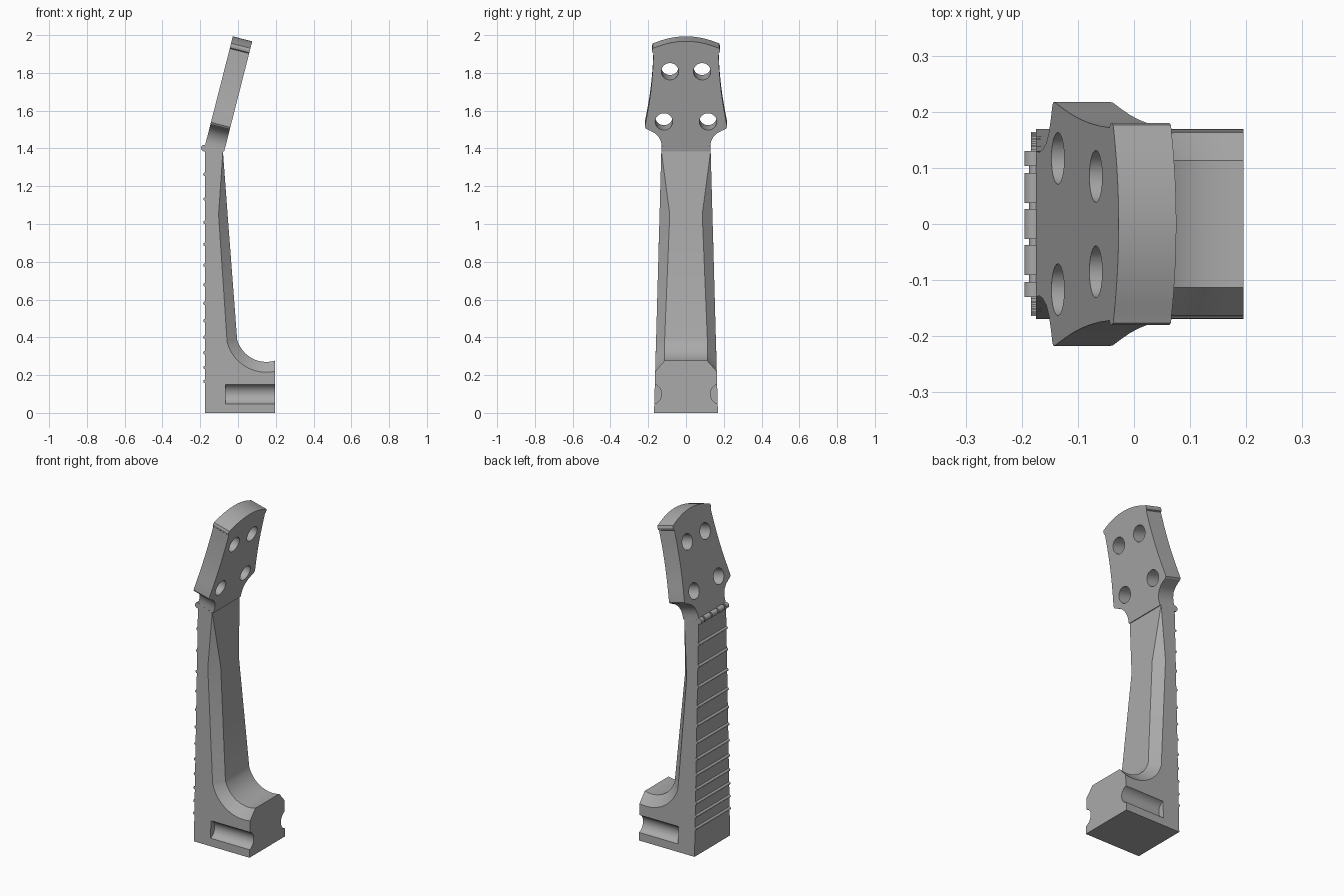
import bpy, bmesh, math
from mathutils import Vector, Matrix

if "Cube" in bpy.data.objects:
    bpy.data.objects.remove(bpy.data.objects["Cube"], do_unlink=True)

GREY = (0.4, 0.4, 0.4, 1)
mat = bpy.data.materials.new("plain grey")
mat.use_nodes = True
mat.diffuse_color = GREY
mat.node_tree.nodes["Principled BSDF"].inputs["Base Color"].default_value = GREY

FRET_X, HEEL_X, NUT_Z = -0.175, 0.195, 1.41


def half_width(z):
    return 0.169 - 0.039 * z / NUT_Z


def finish(name, bm):
    bmesh.ops.recalc_face_normals(bm, faces=bm.faces)
    mesh = bpy.data.meshes.new(name)
    bm.to_mesh(mesh)
    bm.free()
    mesh.materials.append(mat)
    ob = bpy.data.objects.new(name, mesh)
    bpy.context.collection.objects.link(ob)
    return ob


def rod(name, center, axis, radius, length, segments=24):
    bm = bmesh.new()
    turn = Vector((0, 0, 1)).rotation_difference(Vector(axis)).to_matrix().to_4x4()
    bmesh.ops.create_cone(bm, cap_ends=True, segments=segments, radius1=radius,
                          radius2=radius, depth=length,
                          matrix=Matrix.Translation(center) @ turn)
    return finish(name, bm)


def select_only(ob):
    bpy.ops.object.select_all(action='DESELECT')
    ob.select_set(True)
    bpy.context.view_layer.objects.active = ob


def cut(ob, cutters):
    select_only(ob)
    for c in cutters:
        mod = ob.modifiers.new("cut", 'BOOLEAN')
        mod.operation, mod.solver, mod.object = 'DIFFERENCE', 'EXACT', c
        bpy.ops.object.modifier_apply(modifier=mod.name)
        bpy.data.objects.remove(c, do_unlink=True)


def smooth(ob):
    select_only(ob)
    bpy.ops.object.shade_smooth_by_angle(angle=math.radians(20))


# Neck: two rails per side bound the chamfer and sweep round into the heel
def heel_arc(radius, steps=14):
    end = 270 + math.degrees(math.asin(0.045 / radius))
    angles = [math.radians(end + (195 - end) * i / steps) for i in range(steps + 1)]
    return [(0.15 + radius * math.cos(a), 0.43 + radius * math.sin(a)) for a in angles]


top = (-0.08, 1.388)
outer = heel_arc(0.215) + [(-0.103, 1.05), top]
inner = heel_arc(0.16) + [(-0.055, 1.05)]

bm = bmesh.new()
sides = []
for s in (1, -1):
    def edge_vert(x, z):
        return bm.verts.new((x, s * half_width(z), z))
    a0, h0, a1 = edge_vert(FRET_X, 0), edge_vert(HEEL_X, 0), edge_vert(FRET_X, NUT_Z)
    b = [edge_vert(x, z) for x, z in outer]
    c = [bm.verts.new((x, s * (0.086 if z > 1 else 0.113), z)) for x, z in inner]
    c.append(b[-1])
    bm.faces.new([a0, h0] + b + [a1])
    for i in range(len(b) - 1):
        loop = [b[i], b[i + 1], c[i + 1], c[i]]
        bm.faces.new(list(dict.fromkeys(loop)))
    sides.append((a0, h0, a1, b, c))
(la0, lh0, la1, lb, lc), (ra0, rh0, ra1, rb, rc) = sides
for i in range(len(lc) - 1):
    bm.faces.new([lc[i], lc[i + 1], rc[i + 1], rc[i]])
bm.faces.new([lh0, lb[0], lc[0], rc[0], rb[0], rh0])
bm.faces.new([la0, la1, ra1, ra0])
bm.faces.new([la1, lb[-1], rb[-1], ra1])
bm.faces.new([la0, lh0, rh0, ra0])
neck = finish("neck_and_heel", bm)

# Round grooves in both heel sides
cut(neck, [rod("groove_cutter", (0.085, s * 0.184, 0.1), (1, 0, 0), 0.055, 0.3, 48)
           for s in (1, -1)])
smooth(neck)

# Headstock: outline in (y, u) extruded through a tilted slab
TILT = math.radians(14.3)
UP = Vector((math.sin(TILT), 0, math.cos(TILT)))
OUT = Vector((math.cos(TILT), 0, -math.sin(TILT)))
BASE = Vector((FRET_X - 0.001, 0, NUT_Z))
THICK = 0.106


def on_head(y, u, depth=0.0):
    return BASE + UP * u + OUT * depth + Vector((0, y, 0))


half = [(0.13, 0), (0.128, 0.03), (0.133, 0.055), (0.145, 0.08), (0.165, 0.1),
        (0.19, 0.114), (0.212, 0.124), (0.217, 0.132), (0.216, 0.146),
        (0.204, 0.21), (0.194, 0.27), (0.186, 0.33), (0.18, 0.39), (0.175, 0.46),
        (0.172, 0.535), (0.178, 0.54), (0.18, 0.552), (0.176, 0.564), (0.166, 0.567)]
crown = [(y, 0.602 - 0.035 * (y / 0.166) ** 2)
         for y in (0.166 * (1 - i / 8) for i in range(1, 16))]
outline = half + crown + [(-y, u) for y, u in reversed(half)]
bm = bmesh.new()
face = bm.faces.new([bm.verts.new(on_head(y, u)) for y, u in outline])
ext = bmesh.ops.extrude_face_region(bm, geom=[face], use_keep_orig=True)
bmesh.ops.translate(bm, vec=OUT * THICK,
                    verts=[v for v in ext["geom"] if isinstance(v, bmesh.types.BMVert)])
head = finish("headstock", bm)

# Tuner holes
cut(head, [rod("hole_cutter", on_head(s * y, u, THICK / 2), OUT, 0.046, 0.3, 40)
           for y, u in ((0.117, 0.163), (0.085, 0.437)) for s in (1, -1)])
smooth(head)

# Nut: thin core bar with raised blocks between the string slots
smooth(rod("nut_core", (FRET_X, 0, 1.402), (0, 1, 0), 0.012, 0.26))
for i, (y0, y1) in enumerate(((-0.13, -0.103), (-0.091, -0.037), (-0.027, 0.027),
                              (0.037, 0.091), (0.103, 0.13))):
    smooth(rod(f"nut_block_{i + 1}", (FRET_X - 0.003, (y0 + y1) / 2, 1.402),
               (0, 1, 0), 0.0175, y1 - y0))

# Frets: spacing shrinks by a constant ratio toward the heel
for i in range(1, 13):
    z = 1.402 - 2.47 * (1 - 2 ** (-i / 12))
    smooth(rod(f"fret_{i}", (FRET_X, 0, z), (0, 1, 0), 0.009, 2 * half_width(z), 16))
